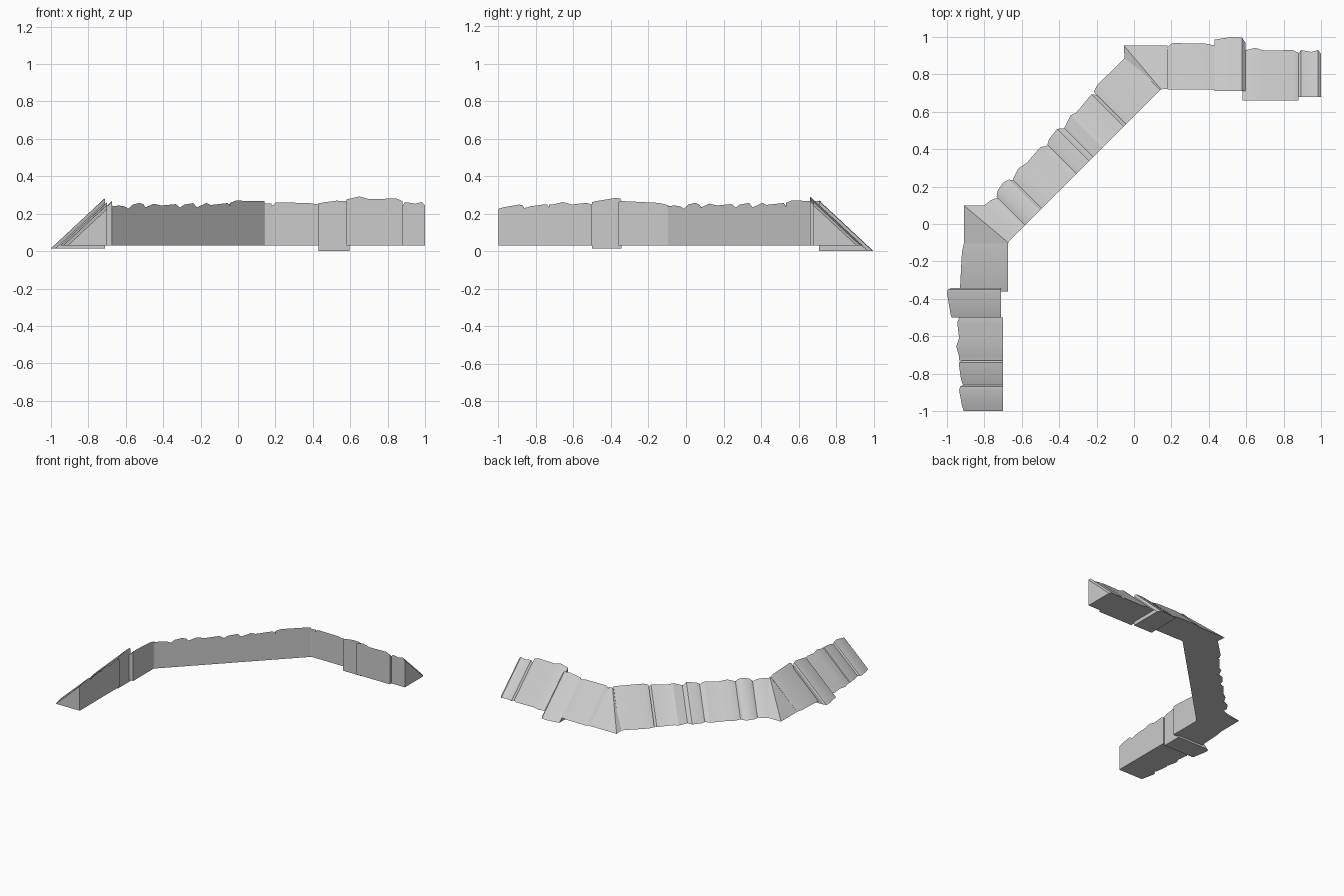
import bpy
from math import radians
from mathutils import Vector

cube = bpy.data.objects.get("Cube")
if cube:
    bpy.data.objects.remove(cube)

stone = bpy.data.materials.new("pale grey stone")
stone.use_nodes = True
GREY = (0.6, 0.6, 0.6, 1)
stone.diffuse_color = GREY
stone.node_tree.nodes["Principled BSDF"].inputs["Base Color"].default_value = GREY

FLOOR = 0.03    # underside of the ordinary stones
SLOPE = 0.93    # rise of the sloping back per unit of depth


def loft(name, sections):
    """Solid through triangular sections: foot, tail and crest."""
    verts = [p for section in sections for p in section]
    faces = [(0, 1, 2)]
    for i in range(0, len(verts) - 3, 3):
        for a in range(3):
            b = (a + 1) % 3
            faces.append((i + a, i + a + 3, i + b + 3, i + b))
    n = len(verts)
    faces.append((n - 1, n - 2, n - 3))
    mesh = bpy.data.meshes.new(name)
    mesh.from_pydata(verts, [], faces)
    mesh.validate()
    # outward normals
    import bmesh
    bm = bmesh.new()
    bm.from_mesh(mesh)
    bmesh.ops.recalc_face_normals(bm, faces=bm.faces)
    bm.to_mesh(mesh)
    bm.free()
    mesh.materials.append(stone)
    obj = bpy.data.objects.new(name, mesh)
    bpy.context.collection.objects.link(obj)
    bpy.ops.object.select_all(action='DESELECT')
    obj.select_set(True)
    bpy.context.view_layer.objects.active = obj
    bpy.ops.object.shade_smooth_by_angle(angle=radians(25))


def run(name, origin, along, stones):
    """Row of wedge stones; each has an inner offset, a floor and (distance, depth) stations."""
    along = Vector((*along, 0)).normalized()
    out = Vector((-along.y, along.x, 0))
    for i, (inset, floor, stations) in enumerate(stones, 1):
        sections = []
        for s, depth in stations:
            foot = Vector((*origin, floor)) + along * s + out * inset
            tail = foot + out * (depth - inset)
            crest = foot + Vector((0, 0, (depth - inset) * SLOPE))
            sections.append((foot, tail, crest))
        loft(f"{name}_stone_{i}", sections)


def corner(name, feet, tails, rise):
    """Mitred stone that turns the wall."""
    sections = []
    for f, t in zip(feet, tails):
        sections.append((Vector((*f, FLOOR)), Vector((*t, FLOOR)),
                         Vector((*f, FLOOR + rise))))
    loft(name, sections)


# front leg, crest on the +x side
run("front_leg", (-0.7, -1), (0, 1), [
    (0, FLOOR, [(0, .21), (.03, .22), (.11, .235), (.13, .23), (.14, .21)]),
    (0, FLOOR, [(.14, .215), (.17, .225), (.24, .235), (.26, .235), (.27, .22)]),
    (0, FLOOR, [(.27, .235), (.29, .235), (.345, .25), (.39, .235), (.47, .245), (.5, .235)]),
    (.01, .015, [(.5, .275), (.515, .28), (.63, .3), (.65, .295), (.657, .28)]),
    (-.025, FLOOR, [(.64, .225), (.66, .23), (.85, .22), (.895, .21)]),
])

# turn between the front leg and the diagonal
corner("front_corner",
       [(-.675, -.105), (-.672, -.1), (-.67, -.095)],
       [(-.91, -.105), (-.91, .1), (-.8, .1)], .215)

# diagonal middle
run("diagonal", (-.67, -.095), (1, 1), [
    (0, FLOOR, [(0, .225), (.046, .23), (.09, .225), (.124, .209)]),
    (0, FLOOR, [(.124, .215), (.15, .235), (.205, .245), (.235, .235), (.25, .216)]),
    (0, FLOOR, [(.25, .22), (.31, .24), (.37, .23), (.477, .238), (.513, .216)]),
    (0, FLOOR, [(.513, .22), (.54, .235), (.61, .244), (.64, .216)]),
    (0, FLOOR, [(.64, .22), (.71, .244), (.742, .233), (.87, .244), (.888, .223)]),
    (0, FLOOR, [(.888, .245), (.93, .258), (1.147, .255)]),
])

# turn between the diagonal and the back leg
corner("back_corner",
       [(.13, .71), (.145, .72), (.178, .722)],
       [(-.05, .885), (-.055, .955), (.178, .955)], .225)

# back leg, crest on the -y side
run("back_leg", (.178, .72), (1, 0), [
    (0, FLOOR, [(0, .225), (.025, .247), (.2, .245), (.252, .235)]),
    (-.01, 0, [(.252, .265), (.3, .273), (.35, .28), (.4, .277), (.417, .25)]),
    (-.06, FLOOR, [(.402, .205), (.47, .222), (.52, .207), (.67, .21), (.702, .195)]),
    (-.04, FLOOR, [(.702, .19), (.715, .21), (.77, .2), (.805, .21), (.822, .19)]),
])
